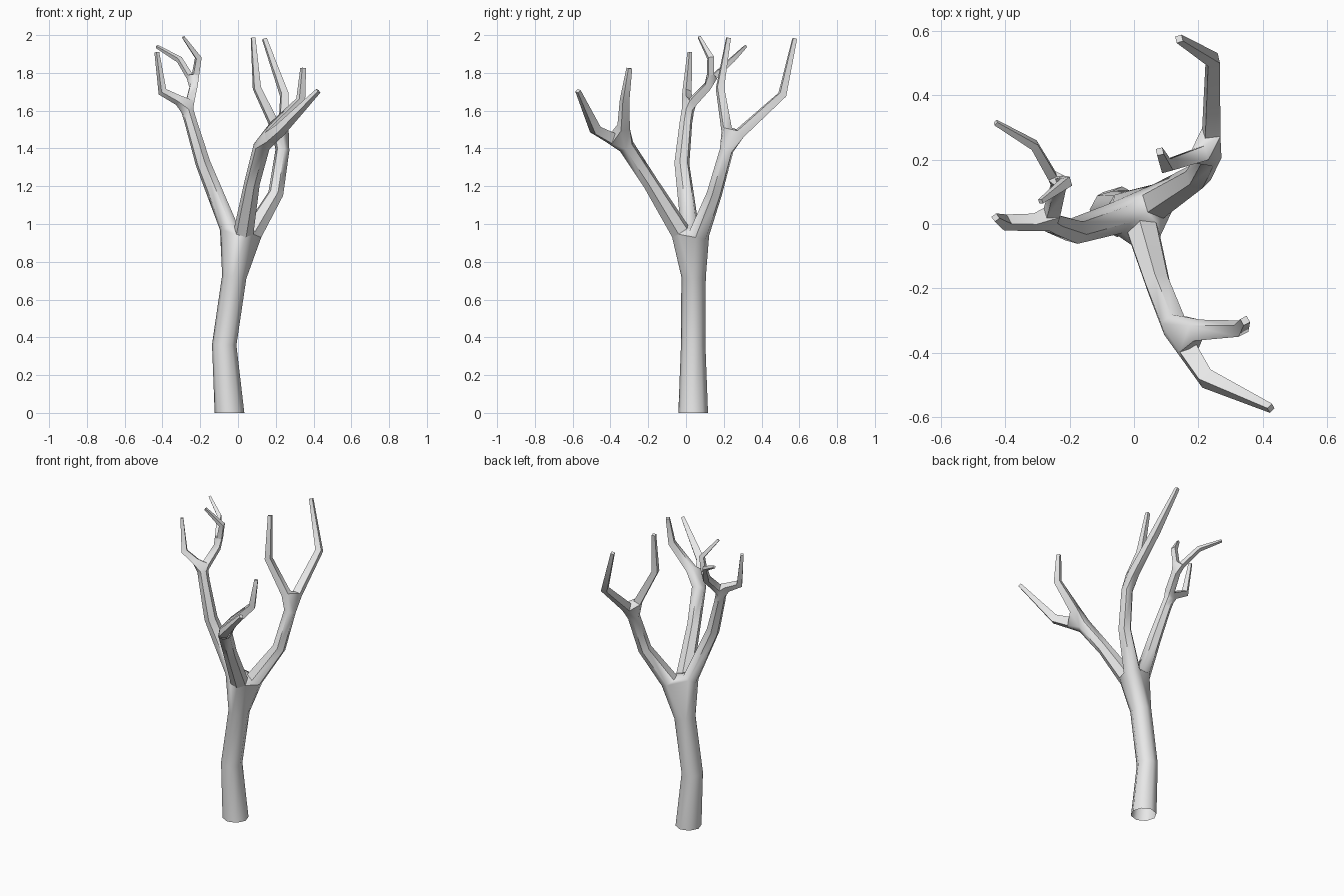
import bpy, bmesh, math
from mathutils import Vector

cube = bpy.data.objects.get("Cube")
if cube:
    bpy.data.objects.remove(cube, do_unlink=True)

bm = bmesh.new()


def limb(path, sides, tip=False, grounded=False):
    """Tapered tube along (x, y, z, radius) points; returns its end rings."""
    pts = [Vector(p[:3]) for p in path]
    steps = [(b - a).normalized() for a, b in zip(pts, pts[1:])]
    side = Vector((1, 0.3, 0))
    rings = []
    for i, p in enumerate(pts):
        t = (steps[max(i - 1, 0)] + steps[min(i, len(steps) - 1)]).normalized()
        if grounded and i == 0:
            t = Vector((0, 0, 1))
        side = (side - t * side.dot(t)).normalized()
        other = t.cross(side)
        ring = []
        for k in range(sides):
            a = math.tau * (k + 0.5) / sides
            ring.append(bm.verts.new(p + path[i][3] * (side * math.cos(a) + other * math.sin(a))))
        rings.append(ring)
    for low, high in zip(rings, rings[1:]):
        for k in range(sides):
            n = (k + 1) % sides
            bm.faces.new((low[k], low[n], high[n], high[k]))
    if tip:
        bm.faces.new(rings[-1])
    return [[v.co.copy() for v in r] for r in (rings[0], rings[-1])]


def fork(*rings):
    """Solid joint spanning the rings of the limbs that meet, open where they attach."""
    owner = {}
    for i, ring in enumerate(rings):
        for co in ring:
            owner[bm.verts.new(co)] = i
    made = bmesh.ops.convex_hull(bm, input=list(owner))["geom"]
    faces = [f for f in made if isinstance(f, bmesh.types.BMFace)]
    caps = [f for f in faces if len({owner[v] for v in f.verts}) == 1]
    bmesh.ops.delete(bm, geom=caps, context='FACES_ONLY')
    loose = [v for v in owner if v.is_valid and not v.link_faces]
    bmesh.ops.delete(bm, geom=loose, context='VERTS')


def twig(*path):
    return limb(path, 4, tip=True)[0]


# Trunk, open at the ground
trunk = limb([(-0.045, 0.038, 0, 0.079), (-0.073, 0.038, 0.36, 0.065),
              (-0.02, 0.04, 0.72, 0.065)], 8, grounded=True)

# Three main branches
front = limb([(0.03, -0.03, 0.96, 0.054), (0.075, -0.19, 1.22, 0.042),
              (0.125, -0.315, 1.41, 0.044)], 6)
back = limb([(0.075, 0.07, 0.95, 0.056), (0.2, 0.15, 1.16, 0.042),
             (0.235, 0.215, 1.39, 0.038)], 6)
right = limb([(-0.05, 0.02, 0.985, 0.05), (-0.185, -0.022, 1.32, 0.041),
              (-0.25, 0, 1.54, 0.034), (-0.268, 0.01, 1.6, 0.034)], 6)
fork(trunk[1], front[0], back[0], right[0])

# Front branch twigs
fork(front[1],
     twig((0.17, -0.395, 1.455, 0.04), (0.225, -0.48, 1.5, 0.034), (0.425, -0.572, 1.705, 0.015)),
     twig((0.195, -0.33, 1.515, 0.036), (0.332, -0.325, 1.655, 0.027), (0.345, -0.3, 1.825, 0.016)))

# Back branch twigs
fork(back[1],
     twig((0.24, 0.285, 1.48, 0.034), (0.245, 0.51, 1.685, 0.027), (0.14, 0.575, 1.98, 0.015)),
     twig((0.205, 0.215, 1.5, 0.032), (0.1, 0.18, 1.72, 0.026), (0.08, 0.225, 1.985, 0.015)))

# Right branch twigs, one of which forks again
inner = limb([(-0.255, 0.035, 1.645, 0.03), (-0.235, 0.115, 1.73, 0.027)], 4)
fork(right[1], inner[0],
     twig((-0.315, 0.005, 1.655, 0.028), (-0.4, 0.005, 1.7, 0.025), (-0.43, 0.02, 1.91, 0.013)))
fork(inner[1],
     twig((-0.225, 0.13, 1.79, 0.022), (-0.21, 0.13, 1.88, 0.021), (-0.29, 0.07, 1.99, 0.01)),
     twig((-0.255, 0.15, 1.78, 0.02), (-0.31, 0.245, 1.87, 0.018), (-0.43, 0.315, 1.94, 0.01)))

bmesh.ops.remove_doubles(bm, verts=bm.verts, dist=0.0005)
bmesh.ops.recalc_face_normals(bm, faces=bm.faces)

mesh = bpy.data.meshes.new("bare_tree")
bm.to_mesh(mesh)
bm.free()
tree = bpy.data.objects.new("bare_tree", mesh)
bpy.context.collection.objects.link(tree)

# Plain grey bark
GREY = (0.8, 0.8, 0.8, 1)
bark = bpy.data.materials.new("grey_bark")
bark.use_nodes = True
bark.diffuse_color = GREY
for node in bark.node_tree.nodes:
    if node.type == 'BSDF_PRINCIPLED':
        node.inputs["Base Color"].default_value = GREY
mesh.materials.append(bark)

bpy.context.view_layer.objects.active = tree
tree.select_set(True)
bpy.ops.object.shade_smooth_by_angle(angle=math.radians(47))
